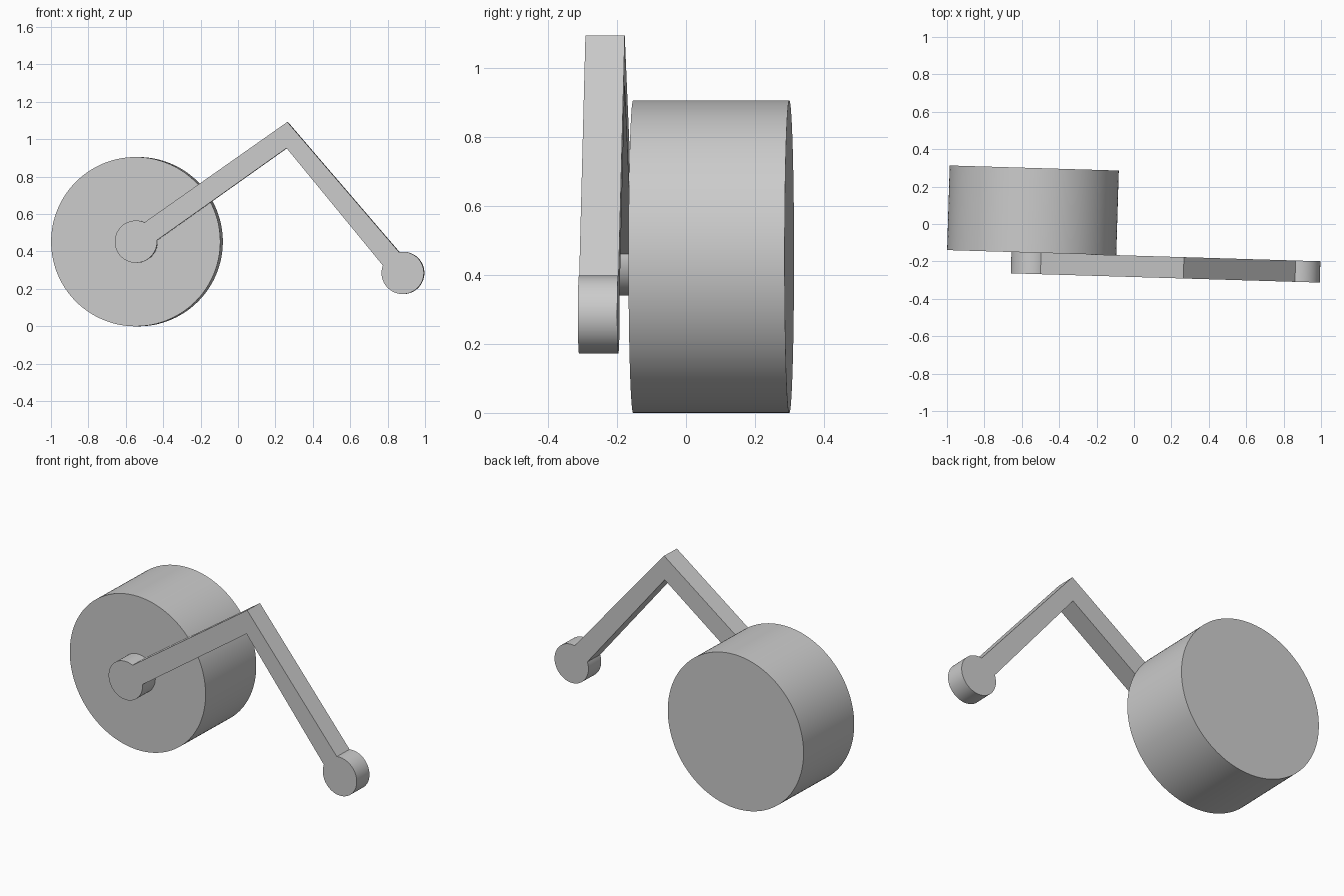
import bpy, bmesh, math
from mathutils import Vector

cube = bpy.data.objects.get("Cube")
if cube:
    bpy.data.objects.remove(cube, do_unlink=True)

YAW = -0.03        # the whole model is turned slightly about z
WHEEL_R = 0.4525
END_R = 0.113      # rounded ends of the arm
ARM_DEPTH = 0.114

grey = bpy.data.materials.new("plain grey")
grey.use_nodes = True
colour = (0.6, 0.6, 0.6, 1)
grey.diffuse_color = colour
grey.node_tree.nodes["Principled BSDF"].inputs["Base Color"].default_value = colour


def arc(cx, cz, radius, start, end, steps):
    """Points on an arc in the xz plane, angles in degrees."""
    points = []
    for i in range(steps + 1):
        a = math.radians(start + (end - start) * i / steps)
        points.append((cx + radius * math.cos(a), cz + radius * math.sin(a)))
    return points


def extrude_profile(name, outline, depth, location):
    """Extrude an xz outline backwards along y into a closed solid."""
    bm = bmesh.new()
    face = bm.faces.new([bm.verts.new((x, 0, z)) for x, z in outline])
    result = bmesh.ops.extrude_face_region(bm, geom=[face], use_keep_orig=True)
    back = [g for g in result["geom"] if isinstance(g, bmesh.types.BMVert)]
    bmesh.ops.translate(bm, verts=back, vec=Vector((0, depth, 0)))
    bmesh.ops.recalc_face_normals(bm, faces=bm.faces)
    mesh = bpy.data.meshes.new(name)
    bm.to_mesh(mesh)
    bm.free()
    mesh.materials.append(grey)
    obj = bpy.data.objects.new(name, mesh)
    bpy.context.collection.objects.link(obj)
    obj.location = location
    obj.rotation_euler.z = YAW
    bpy.ops.object.select_all(action="DESELECT")
    obj.select_set(True)
    bpy.context.view_layer.objects.active = obj
    bpy.ops.object.shade_smooth_by_angle(angle=math.radians(25))
    return obj


# Wheel: one thick solid drum
extrude_profile("wheel", arc(0, 0, WHEEL_R, 0, 357.5, 143), WHEEL_R,
                (-0.547, -0.153, WHEEL_R))

# Bent arm: round hub, outer elbow, round tip, inner elbow
outline = arc(0, 0, END_R, 4, -294, 72)
outline.append((0.81, 0.64))
outline += arc(1.427, -0.167, END_R, 100, -200.5, 72)
outline.append((0.806, 0.5))
extrude_profile("bent_arm", outline, ARM_DEPTH, (-0.546, -0.267, WHEEL_R))
